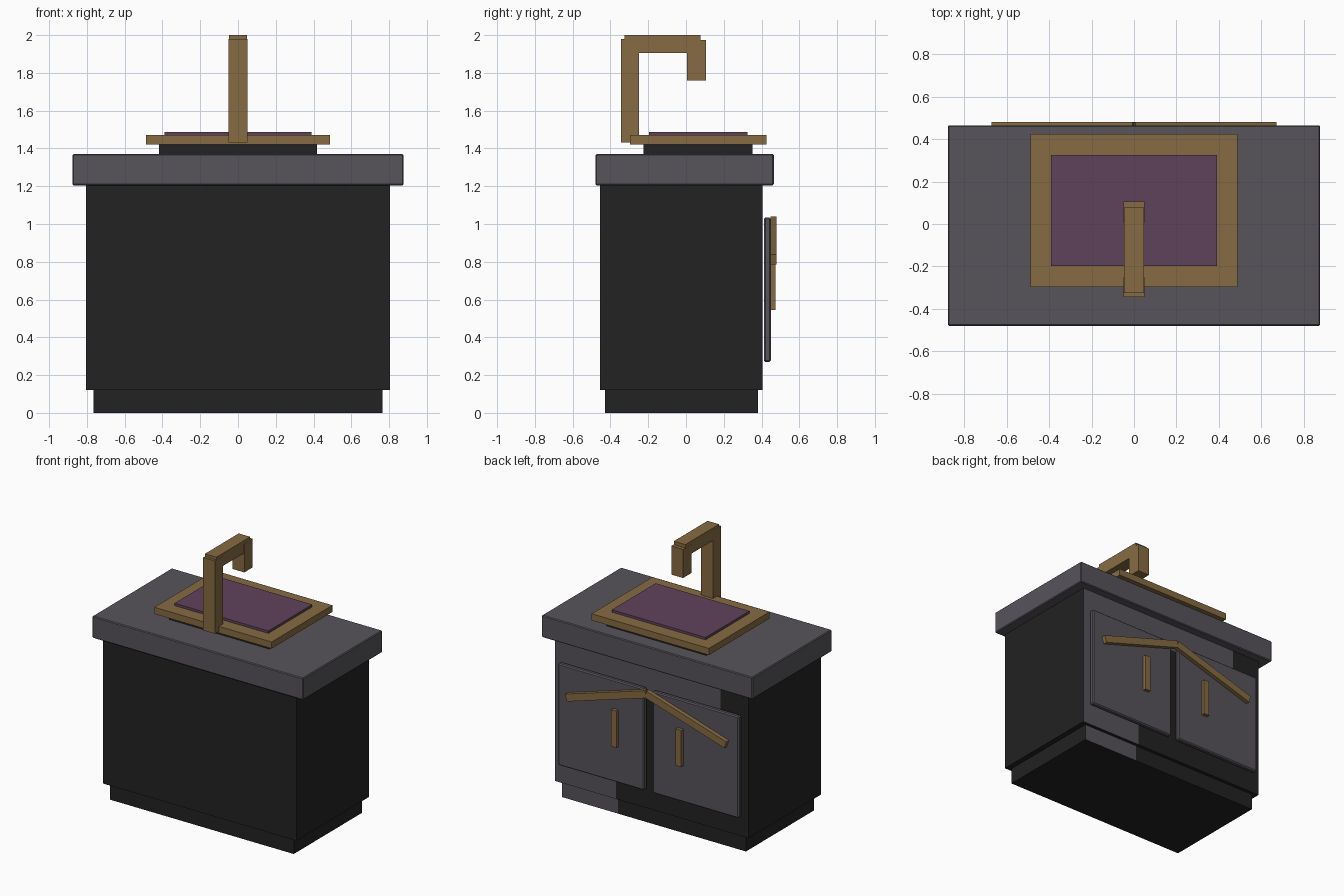
import bpy, bmesh, math
from mathutils import Vector, Matrix

cube = bpy.data.objects.get("Cube")
if cube:
    bpy.data.objects.remove(cube, do_unlink=True)


def material(name, rgb):
    m = bpy.data.materials.new(name)
    m.use_nodes = True
    m.diffuse_color = (*rgb, 1)
    m.node_tree.nodes["Principled BSDF"].inputs["Base Color"].default_value = (*rgb, 1)
    return m


CHARCOAL = material("charcoal", (0.016, 0.016, 0.016))
SLATE = material("slate_grey", (0.095, 0.088, 0.105))
BRASS = material("aged_brass", (0.240, 0.148, 0.055))
PURPLE = material("purple_liquid", (0.118, 0.055, 0.104))


def box(name, x, y, z, mat, bevel=0, cuts=(), rule=None):
    """Box from (min, max) ranges; cuts are (axis, position), rule picks slate faces."""
    bm = bmesh.new()
    bmesh.ops.create_cube(bm, size=1)
    size = Vector([r[1] - r[0] for r in (x, y, z)])
    centre = Vector([(r[1] + r[0]) / 2 for r in (x, y, z)])
    for v in bm.verts:
        v.co = v.co * size + centre
    for axis, pos in cuts:
        normal, point = Vector((0, 0, 0)), Vector((0, 0, 0))
        normal[axis], point[axis] = 1, pos
        bmesh.ops.bisect_plane(bm, geom=bm.verts[:] + bm.edges[:] + bm.faces[:],
                               plane_co=point, plane_no=normal)
    bm.normal_update()
    if rule:
        for f in bm.faces:
            f.material_index = int(f.normal.y > 0.9 and rule(f.calc_center_median()))
    mesh = bpy.data.meshes.new(name)
    bm.to_mesh(mesh)
    bm.free()
    mesh.materials.append(mat)
    if rule:
        mesh.materials.append(SLATE)
    ob = bpy.data.objects.new(name, mesh)
    bpy.context.collection.objects.link(ob)
    if bevel:
        mod = ob.modifiers.new("edge", "BEVEL")
        mod.width, mod.segments = bevel, 1
    return ob


# Cabinet body, with slate patches on the back
box("plinth", (-0.765, 0.765), (-0.43, 0.38), (0, 0.12), CHARCOAL,
    cuts=[(0, 0.3)], rule=lambda c: c.x > 0.3)
box("cabinet", (-0.805, 0.805), (-0.455, 0.405), (0.12, 1.205), CHARCOAL,
    cuts=[(0, 0.3), (0, -0.57), (2, 1.0)],
    rule=lambda c: c.x > 0.3 or (c.x > -0.57 and c.z > 1.0))
box("countertop", (-0.877, 0.877), (-0.48, 0.465), (1.205, 1.37), SLATE, bevel=0.006)

# Basin
box("basin", (-0.417, 0.417), (-0.225, 0.352), (1.37, 1.425), CHARCOAL)
box("basin_rim", (-0.488, 0.488), (-0.297, 0.425), (1.42, 1.47), BRASS)
box("liquid", (-0.39, 0.39), (-0.197, 0.325), (1.465, 1.488), PURPLE)

# Tap
box("tap_post", (-0.049, 0.049), (-0.345, -0.25), (1.432, 1.98), BRASS)
box("tap_arm", (-0.048, 0.048), (-0.325, 0.077), (1.905, 2.0), BRASS)
box("tap_spout", (-0.049, 0.049), (0.005, 0.105), (1.76, 1.975), BRASS)

# Doors, handles and sloping rails, mirrored about the centre
for side, label in ((1, "left"), (-1, "right")):
    def span(a, b):
        return tuple(sorted((side * a, side * b)))
    box(f"door_{label}", span(0.035, 0.752), (0.412, 0.449), (0.27, 1.035), SLATE, bevel=0.008)
    box(f"handle_{label}", span(0.247, 0.293), (0.448, 0.475), (0.545, 0.82), BRASS)
    start, end = Vector((0, 0, 1.015)), Vector((side * 0.663, 0, 0.812))
    length = (end - start).length
    rail = box(f"rail_{label}", span(0, length), (0.448, 0.48), (-0.027, 0.027), BRASS)
    angle = side * math.atan2(start.z - end.z, abs(end.x))
    rail.data.transform(Matrix.Translation(start) @ Matrix.Rotation(angle, 4, "Y"))
